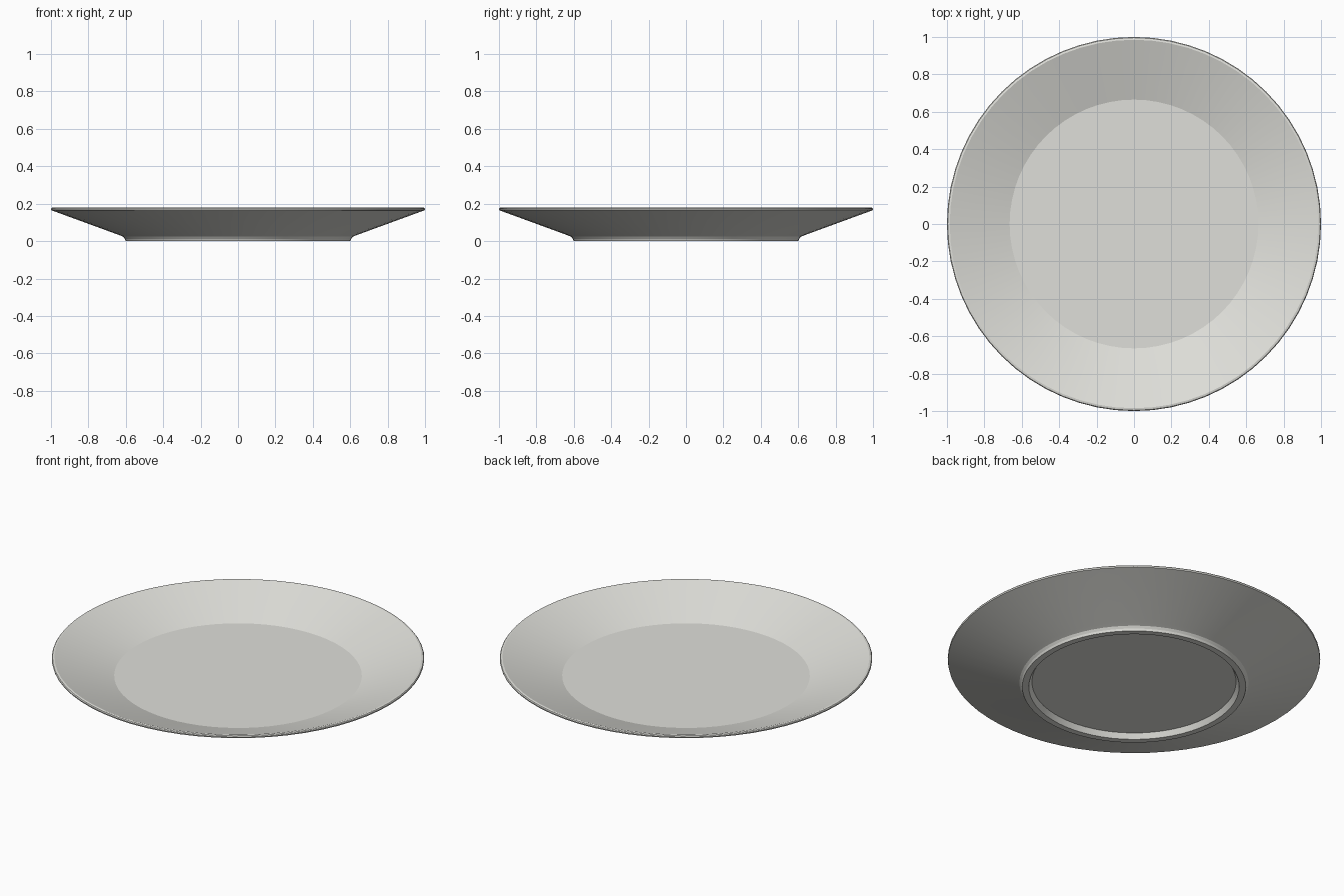
import bpy, bmesh, math

if "Cube" in bpy.data.objects:
    bpy.data.objects.remove(bpy.data.objects["Cube"])

SEGMENTS = 64

# One glazed off-white colour
glaze = bpy.data.materials.new("off_white_glaze")
glaze.diffuse_color = (0.74, 0.74, 0.70, 1)
glaze.use_nodes = True
glaze.node_tree.nodes["Principled BSDF"].inputs["Base Color"].default_value = glaze.diffuse_color

# Half section (radius, height): eating floor, sloped wall, rim, underside, foot ring, recess
profile = [
    (0.0, 0.07), (0.665, 0.07),
    (0.985, 0.18), (0.996, 0.178), (1.0, 0.173), (0.998, 0.165),
    (0.64, 0.034), (0.615, 0.024), (0.605, 0.012), (0.60, 0.0),
    (0.565, 0.0), (0.548, 0.03), (0.0, 0.03),
]


def lathe(name, points, material):
    bm = bmesh.new()
    verts = [bm.verts.new((r, 0, z)) for r, z in points]
    edges = [bm.edges.new(pair) for pair in zip(verts, verts[1:])]
    bmesh.ops.spin(bm, geom=verts + edges, cent=(0, 0, 0), axis=(0, 0, 1),
                   angle=math.tau, steps=SEGMENTS, use_merge=False)
    bmesh.ops.remove_doubles(bm, verts=bm.verts[:], dist=1e-4)
    bmesh.ops.recalc_face_normals(bm, faces=bm.faces[:])
    mesh = bpy.data.meshes.new(name)
    bm.to_mesh(mesh)
    bm.free()
    mesh.materials.append(material)
    obj = bpy.data.objects.new(name, mesh)
    bpy.context.collection.objects.link(obj)
    return obj


# Plate turned from the section, crisp at floor, rim and foot edges
plate = lathe("plate", profile, glaze)
bpy.context.view_layer.objects.active = plate
plate.select_set(True)
bpy.ops.object.shade_smooth_by_angle(angle=math.radians(15))
